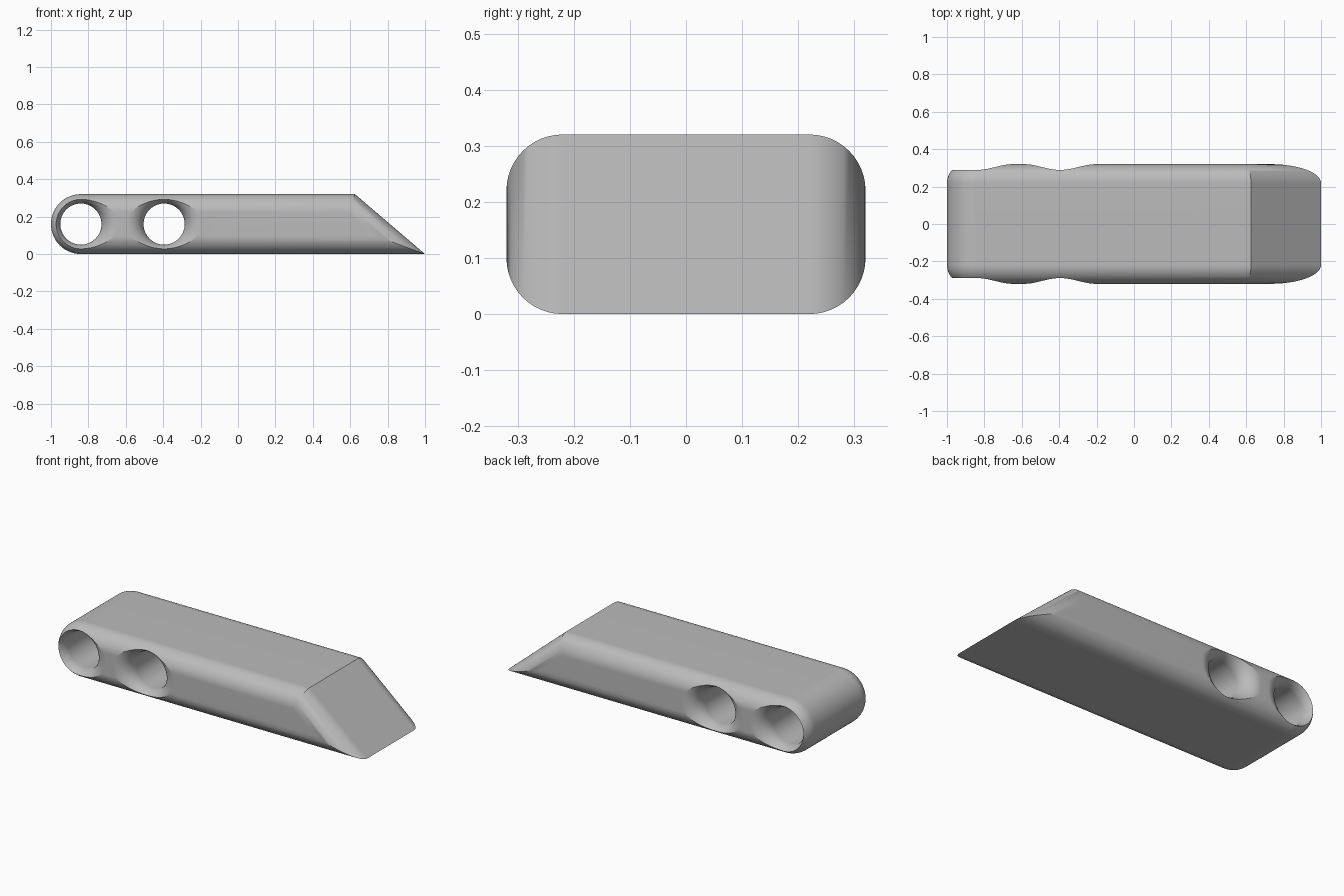
import bpy, bmesh
from math import sin, cos, tan, pi, atan2

if "Cube" in bpy.data.objects:
    bpy.data.objects.remove(bpy.data.objects["Cube"], do_unlink=True)

HEIGHT, HALF_W = 0.32, 0.32
MID = HEIGHT / 2
FILLET = 0.1
NOSE_X, TIP_X = 0.625, 1.0
BACK_X = -1 + MID
HOLES = (BACK_X, -0.395)
BORE, FLARE = 0.11, 0.09

grey = bpy.data.materials.new("plain_grey")
grey.use_nodes = True
colour = (0.5, 0.5, 0.5, 1)
grey.diffuse_color = colour
grey.node_tree.nodes["Principled BSDF"].inputs["Base Color"].default_value = colour


def loft(name, rings):
    """Closed solid through rings of equal point count."""
    bm = bmesh.new()
    loops = [[bm.verts.new(p) for p in ring] for ring in rings]
    n = len(loops[0])
    for a, b in zip(loops, loops[1:]):
        for i in range(n):
            j = (i + 1) % n
            bm.faces.new((a[i], a[j], b[j], b[i]))
    bm.faces.new(loops[0])
    bm.faces.new(loops[-1])
    bmesh.ops.recalc_face_normals(bm, faces=bm.faces)
    mesh = bpy.data.meshes.new(name)
    bm.to_mesh(mesh)
    bm.free()
    mesh.materials.append(grey)
    obj = bpy.data.objects.new(name, mesh)
    bpy.context.collection.objects.link(obj)
    return obj


def side_outline(inset, y, steps=40):
    """Round back and wedge nose, inset by the given distance."""
    slope = atan2(HEIGHT, TIP_X - NOSE_X)
    pts = [(TIP_X - inset / tan(slope / 2), y, inset),
           (NOSE_X - inset * tan(slope / 2), y, HEIGHT - inset)]
    for i in range(steps + 1):
        a = pi / 2 + pi * i / steps
        r = MID - inset
        pts.append((BACK_X + r * cos(a), y, MID + r * sin(a)))
    return pts


def circle(x, r, y, n=64):
    return [(x + r * cos(2 * pi * i / n), y, MID + r * sin(2 * pi * i / n))
            for i in range(n)]


def mirrored(half):
    """Extend a list of (size, y) pairs, centre to side, to both sides."""
    return [(s, -y) for s, y in reversed(half)] + half


# Body with rounded side edges
arc = [pi / 2 * i / 12 for i in range(13)]
edge = [(FILLET * (1 - cos(a)), HALF_W - FILLET + FILLET * sin(a)) for a in arc]
body = loft("body", [side_outline(d, y) for d, y in mirrored(edge)])

# Two cross holes with flared mouths
flare = [(BORE + FLARE * (1 - cos(a)), HALF_W - FLARE + FLARE * sin(a)) for a in arc]
flare.append((BORE + FLARE, HALF_W + 0.1))
bpy.context.view_layer.objects.active = body
for x in HOLES:
    cutter = loft("hole_cutter", [circle(x, r, y) for r, y in mirrored(flare)])
    cutter.hide_render = True
    cut = body.modifiers.new("hole", "BOOLEAN")
    cut.operation = "DIFFERENCE"
    cut.solver = "EXACT"
    cut.object = cutter
    bpy.ops.object.modifier_apply(modifier=cut.name)
    bpy.data.objects.remove(cutter, do_unlink=True)

# Smooth shading with crisp wedge and hole edges
bpy.ops.object.select_all(action="DESELECT")
body.select_set(True)
bpy.ops.object.shade_smooth_by_angle(angle=pi / 6)
weighted = body.modifiers.new("weighted_normals", "WEIGHTED_NORMAL")
weighted.keep_sharp = True
